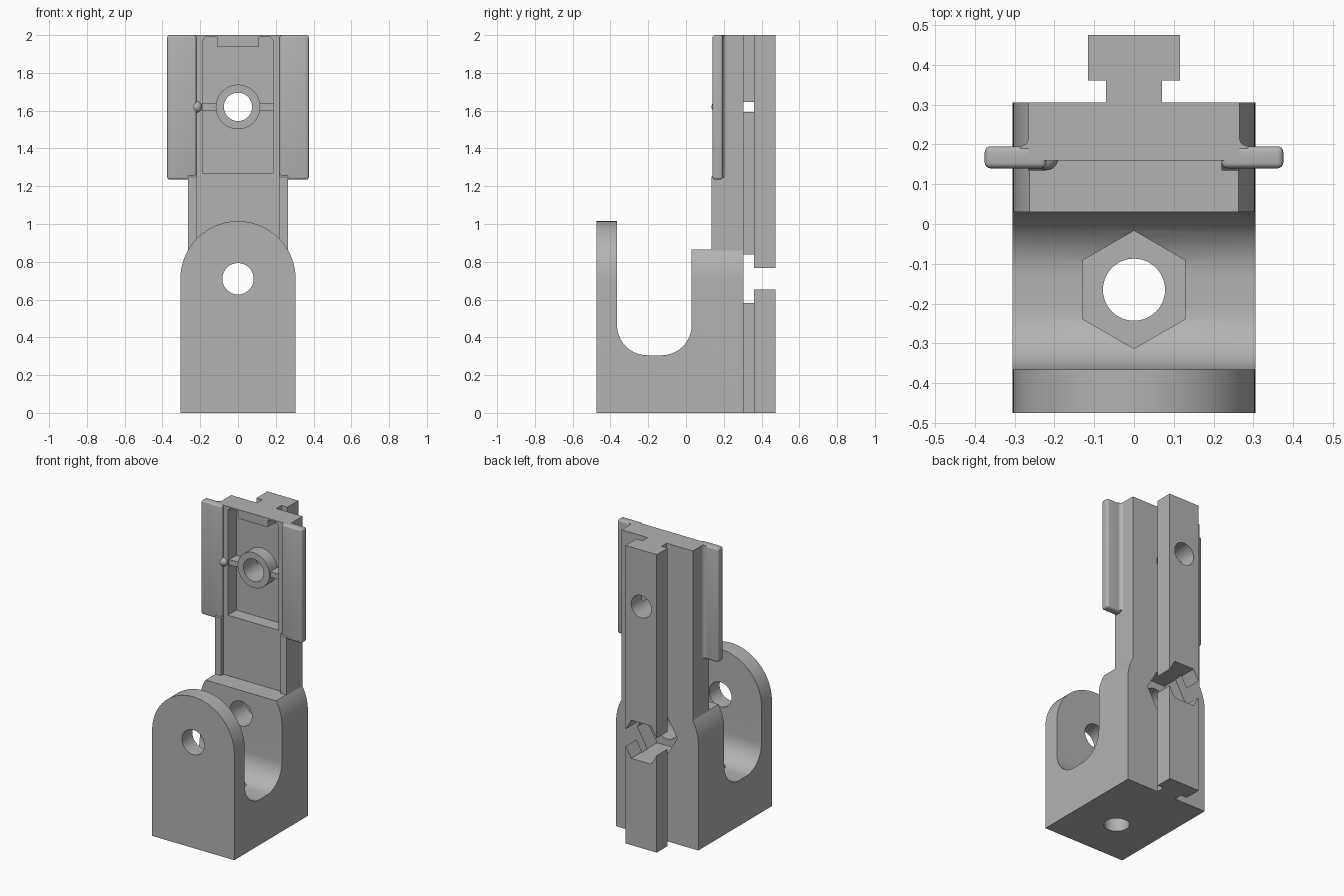
import bpy, bmesh, math
from mathutils import Matrix, Vector

if "Cube" in bpy.data.objects:
    bpy.data.objects.remove(bpy.data.objects["Cube"])

grey = bpy.data.materials.new("plain_grey")
grey.diffuse_color = (0.45, 0.45, 0.45, 1)
grey.use_nodes = True
grey.node_tree.nodes["Principled BSDF"].inputs["Base Color"].default_value = grey.diffuse_color

AXES = {  # (profile u, profile v, extrusion direction)
    "x": (Vector((0, 1, 0)), Vector((0, 0, 1)), Vector((1, 0, 0))),
    "y": (Vector((1, 0, 0)), Vector((0, 0, 1)), Vector((0, 1, 0))),
    "z": (Vector((1, 0, 0)), Vector((0, 1, 0)), Vector((0, 0, 1))),
}


def prism(name, pts, axis, lo, hi):
    """Extrude a closed profile along an axis."""
    u, v, w = AXES[axis]
    bm = bmesh.new()
    base = bm.faces.new([bm.verts.new(u * a + v * b + w * lo) for a, b in pts])
    new = bmesh.ops.extrude_face_region(bm, geom=[base])["geom"]
    bmesh.ops.translate(bm, vec=w * (hi - lo),
                        verts=[g for g in new if isinstance(g, bmesh.types.BMVert)])
    bmesh.ops.recalc_face_normals(bm, faces=bm.faces)
    me = bpy.data.meshes.new(name)
    bm.to_mesh(me)
    bm.free()
    me.materials.append(grey)
    ob = bpy.data.objects.new(name, me)
    bpy.context.collection.objects.link(ob)
    return ob


def box(name, x, y, z):
    return prism(name, [(x[0], y[0]), (x[1], y[0]), (x[1], y[1]), (x[0], y[1])], "z", *z)


def arc(cu, cv, r, a0, a1, n):
    return [(cu + r * math.cos(math.radians(a0 + (a1 - a0) * i / n)),
             cv + r * math.sin(math.radians(a0 + (a1 - a0) * i / n))) for i in range(n + 1)]


def ngon(cu, cv, r, n, start=0):
    return arc(cu, cv, r, start, start + 360, n)[:-1]


def activate(ob):
    bpy.ops.object.select_all(action="DESELECT")
    ob.select_set(True)
    bpy.context.view_layer.objects.active = ob


def combine(ob, others, op="DIFFERENCE"):
    """Apply booleans and remove the tools used."""
    activate(ob)
    for c in others:
        m = ob.modifiers.new("bool", "BOOLEAN")
        m.operation, m.solver, m.object = op, "EXACT", c
        bpy.ops.object.modifier_apply(modifier=m.name)
        bpy.data.objects.remove(c)


def smooth(ob):
    activate(ob)
    bpy.ops.object.shade_smooth_by_angle(angle=math.radians(30))


PIVOT_Z, BOLT_Z, HEX_R = 0.71, 1.62, 0.148


def pivot_hole():
    return prism("cut", ngon(0, PIVOT_Z, 0.083, 48), "y", -0.6, 0.6)


def pivot_hex():
    return prism("cut", ngon(0, PIVOT_Z, HEX_R, 6), "y", 0.2, 0.6)


def bolt_hole():
    return prism("cut", ngon(0, BOLT_Z, 0.075, 48), "y", 0.0, 0.6)


# Clevis base: arched block with a U slot, lowered rear cheek, bolt holes and nut pockets
base = prism("clevis_base", [(-0.305, 0), (0.305, 0)] + arc(0, PIVOT_Z, 0.305, 0, 180, 48),
             "y", -0.475, 0.305)
slot = [(-0.365, 1.3)] + arc(-0.205, 0.465, 0.16, 180, 270, 14) \
    + arc(-0.13, 0.465, 0.16, 270, 360, 14) + [(0.03, 1.3)]
combine(base, [
    prism("cut", slot, "x", -0.5, 0.5),
    box("cut", (-0.5, 0.5), (0.0, 0.5), (0.865, 1.3)),
    pivot_hole(), pivot_hex(),
    prism("cut", ngon(0, -0.165, 0.078, 48), "z", -0.1, 0.5),
    prism("cut", ngon(0, -0.165, HEX_R, 6, 30), "z", 0.2, 0.4),
])
smooth(base)

# Upright plate with recessed front pocket
plate = box("upright_plate", (-0.265, 0.265), (0.16, 0.305), (0.85, 2.0))
combine(plate, [prism("cut", [(-0.188, 1.27), (0.188, 1.27), (0.188, 1.97), (0.17, 1.99),
                              (0.11, 1.99), (0.11, 1.94), (-0.11, 1.94), (-0.11, 1.99),
                              (-0.17, 1.99), (-0.188, 1.97)], "y", 0.1, 0.25)])
# Boss ring and cross rib inside the pocket
combine(plate, [prism("boss", ngon(0, BOLT_Z, 0.118, 48), "y", 0.165, 0.27),
                box("rib", (-0.2, 0.2), (0.175, 0.27), (1.602, 1.638))], "UNION")
combine(plate, [bolt_hole()])
smooth(plate)

for side, s in (("left", -1), ("right", 1)):
    # Raised edge strip on the lower part of the plate
    x0, x1 = sorted((s * 0.22, s * 0.265))
    prism(side + "_edge_strip", [(0.135, 0.85), (0.2, 0.85), (0.2, 1.28), (0.16, 1.28),
                                 (0.135, 1.25)], "x", x0, x1)
    # Side wing with rounded edges
    x0, x1 = sorted((s * 0.22, s * 0.375))
    wing = box(side + "_wing", (x0, x1), (0.14, 0.195), (1.235, 2.0))
    b = wing.modifiers.new("round", "BEVEL")
    b.width, b.segments = 0.014, 4
    activate(wing)
    bpy.ops.object.modifier_apply(modifier=b.name)
    smooth(wing)
    # Fillet between wing and plate
    pts = [(s * 0.26, 0.19)] + [(s * a, c) for a, c in
                                [(0.287, 0.19)] + arc(0.287, 0.217, 0.022, 270, 180, 6)] \
        + [(s * 0.26, 0.217)]
    smooth(prism(side + "_fillet", pts, "z", 1.245, 1.998))

# Small detent bump on the left wing edge
bm = bmesh.new()
bmesh.ops.create_uvsphere(bm, u_segments=20, v_segments=12, radius=0.03,
                          matrix=Matrix.Translation((-0.22, 0.165, BOLT_Z)))
me = bpy.data.meshes.new("detent_bump")
bm.to_mesh(me)
bm.free()
me.materials.append(grey)
bump = bpy.data.objects.new("detent_bump", me)
bpy.context.collection.objects.link(bump)
smooth(bump)

# T-shaped rear rail, interrupted by the nut pocket
rail = prism("rear_rail", [(-0.07, 0.304), (0.07, 0.304), (0.07, 0.36), (0.115, 0.36),
                           (0.115, 0.475), (-0.115, 0.475), (-0.115, 0.36), (-0.07, 0.36)],
             "z", 0.0, 2.0)
combine(rail, [pivot_hex(), bolt_hole()])
smooth(rail)
